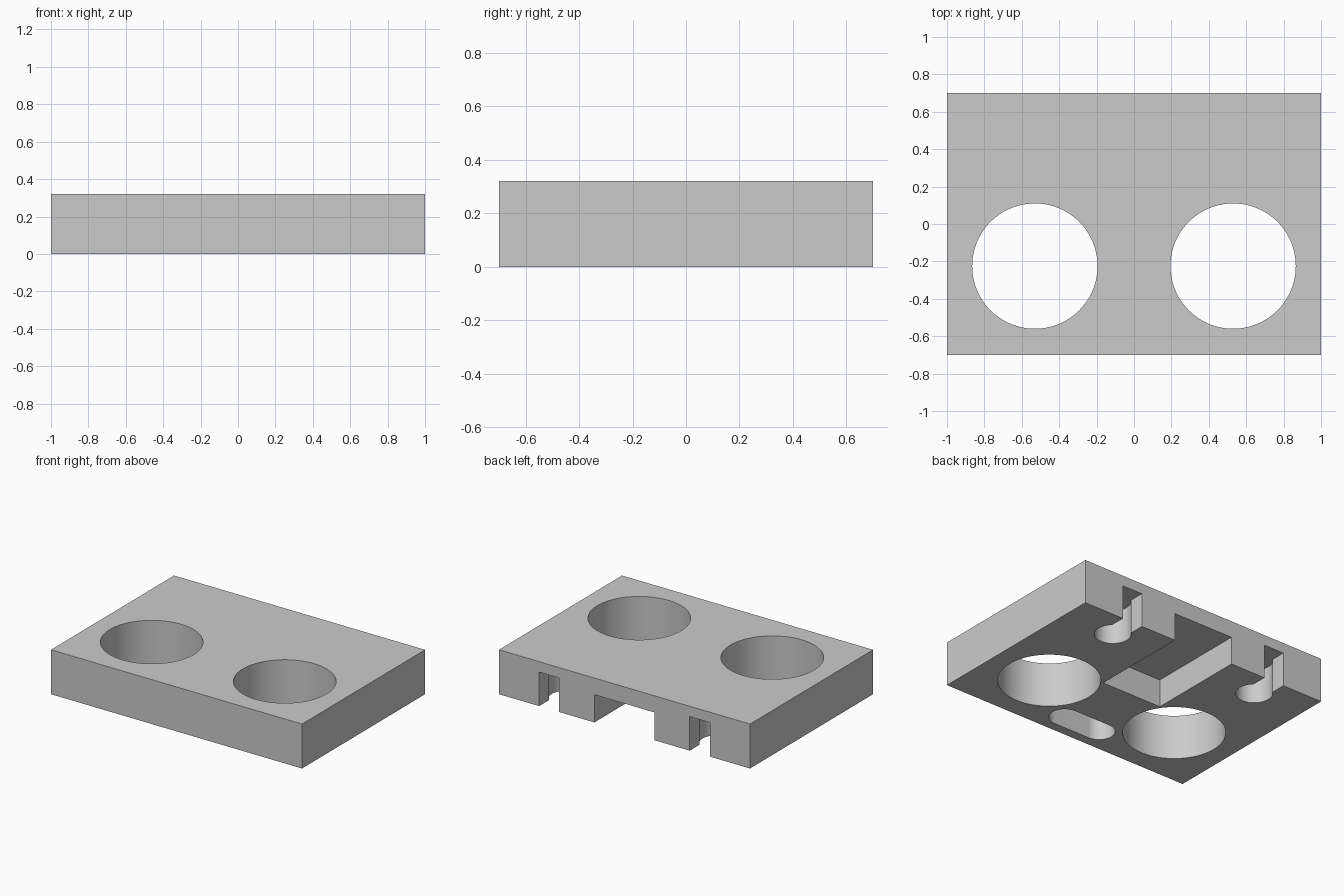
import bpy
import bmesh
from math import radians, sin, cos, asin, degrees

old = bpy.data.objects.get("Cube")
if old:
    bpy.data.objects.remove(old, do_unlink=True)

W, D, H = 1.0, 0.7, 0.32      # half width, half depth, height
POCKET = 0.245                # depth of the blind pockets

grey = bpy.data.materials.new("plain grey")
grey.use_nodes = True
colour = (0.6, 0.6, 0.6, 1)
grey.diffuse_color = colour
grey.node_tree.nodes["Principled BSDF"].inputs["Base Color"].default_value = colour


def prism(name, outline, z0, z1):
    """Extrude a closed counter-clockwise outline from z0 to z1."""
    bm = bmesh.new()
    face = bm.faces.new([bm.verts.new((x, y, z0)) for x, y in outline])
    ext = bmesh.ops.extrude_face_region(bm, geom=[face])
    top = [v for v in ext["geom"] if isinstance(v, bmesh.types.BMVert)]
    bmesh.ops.translate(bm, verts=top, vec=(0, 0, z1 - z0))
    bmesh.ops.recalc_face_normals(bm, faces=bm.faces)
    mesh = bpy.data.meshes.new(name)
    bm.to_mesh(mesh)
    bm.free()
    mesh.materials.append(grey)
    obj = bpy.data.objects.new(name, mesh)
    bpy.context.collection.objects.link(obj)
    return obj


def arc(cx, cy, r, a0, a1, n):
    angles = [radians(a0 + (a1 - a0) * i / n) for i in range(n + 1)]
    return [(cx + r * cos(a), cy + r * sin(a)) for a in angles]


def rect(x0, x1, y0, y1):
    return [(x0, y0), (x1, y0), (x1, y1), (x0, y1)]


def keyhole(cx, cy, r, half):
    """Round pocket with a straight channel running out of the back."""
    a = degrees(asin(half / r))
    return arc(cx, cy, r, 90 + a, 450 - a, 56) + [(cx + half, D + 0.1), (cx - half, D + 0.1)]


# Solid slab
block = prism("mounting_block", rect(-W, W, -D, D), 0, H)

# Through bores and keyhole pockets, one of each per side
cutters = []
for side in (-1, 1):
    bore = arc(side * 0.53, -0.225, 0.335, 0, 360, 96)[:-1]
    cutters.append(prism("bore_cutter", bore, -0.1, H + 0.1))
    cutters.append(prism("keyhole_cutter", keyhole(side * 0.6, 0.5, 0.12, 0.08), -0.1, POCKET))

# Wide channel under the rear half
cutters.append(prism("channel_cutter", rect(-0.24, 0.24, -0.025, D + 0.1), -0.1, 0.2))

# Round-ended pocket near the front
slot = arc(0.145, -0.527, 0.105, -90, 90, 32) + arc(-0.145, -0.527, 0.105, 90, 270, 32)
cutters.append(prism("slot_cutter", slot, -0.1, POCKET))

# Cut the slab, then discard the cutters
bpy.ops.object.select_all(action="DESELECT")
block.select_set(True)
bpy.context.view_layer.objects.active = block
for cutter in cutters:
    cutter.hide_render = True
    mod = block.modifiers.new("cut", "BOOLEAN")
    mod.operation = "DIFFERENCE"
    mod.solver = "EXACT"
    mod.object = cutter
    bpy.ops.object.modifier_apply(modifier=mod.name)
    bpy.data.objects.remove(cutter, do_unlink=True)

bpy.ops.object.shade_smooth_by_angle(angle=radians(30))
